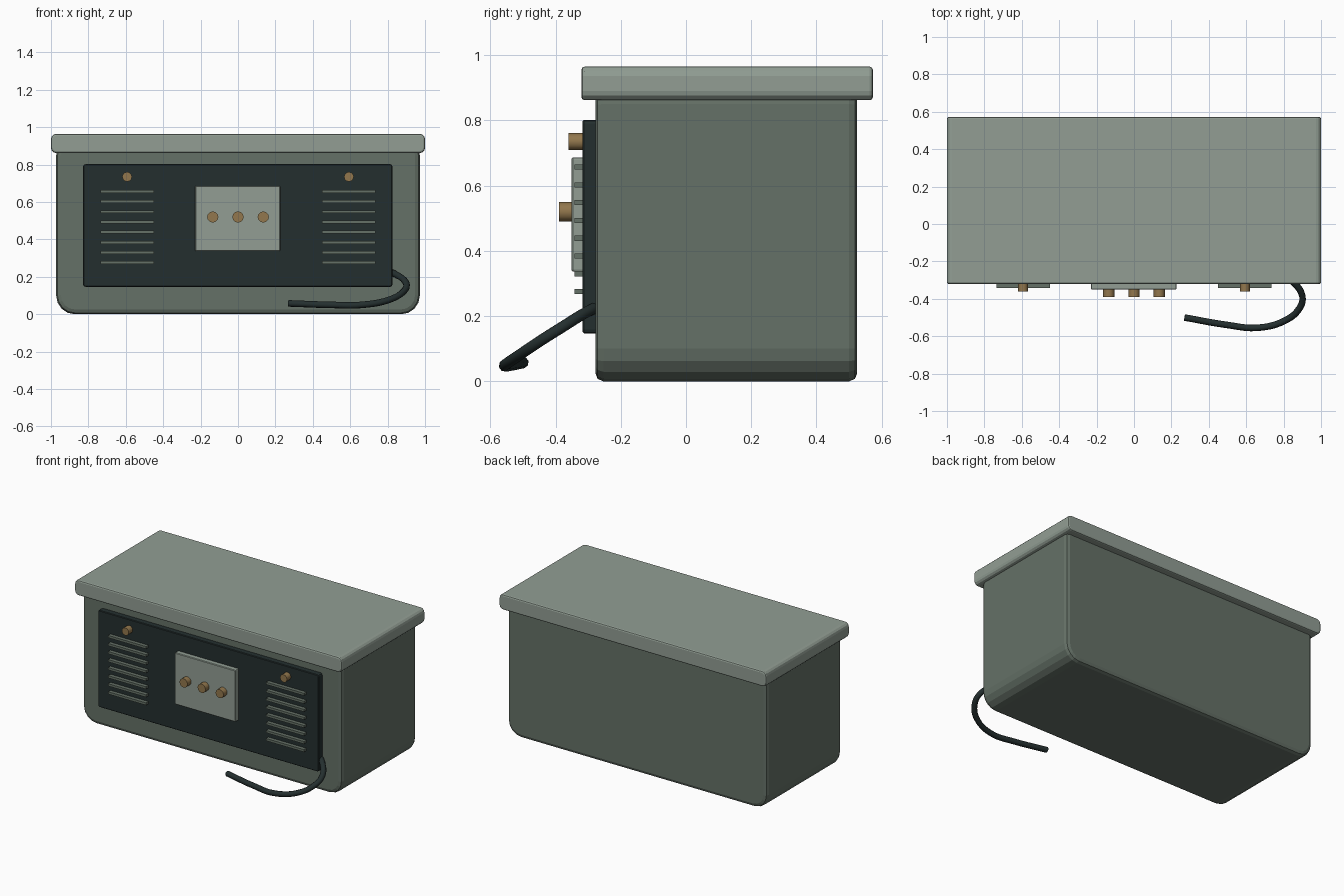
import bpy, bmesh, math
from mathutils import Vector

if "Cube" in bpy.data.objects:
    bpy.data.objects.remove(bpy.data.objects["Cube"])


def srgb(r, g, b):
    def lin(c):
        c /= 255
        return c / 12.92 if c <= 0.04045 else ((c + 0.055) / 1.055) ** 2.4
    return (lin(r), lin(g), lin(b), 1)


def material(name, rgb):
    m = bpy.data.materials.new(name)
    m.diffuse_color = srgb(*rgb)
    m.use_nodes = True
    m.node_tree.nodes["Principled BSDF"].inputs["Base Color"].default_value = m.diffuse_color
    return m


PALE = material("pale_grey_green", (146, 158, 148))
MID = material("grey_green", (101, 113, 103))
DARK = material("dark_slate", (36, 47, 47))
BRASS = material("brass", (146, 119, 77))


def finish(name, bm, mat):
    bmesh.ops.recalc_face_normals(bm, faces=bm.faces[:])
    me = bpy.data.meshes.new(name)
    bm.to_mesh(me)
    bm.free()
    me.materials.append(mat)
    ob = bpy.data.objects.new(name, me)
    bpy.context.collection.objects.link(ob)
    return ob


def slab(name, x, y, z, mat, radius=0.0, steps=3, rim=0.0, rim_steps=2):
    """Rounded rectangle in XZ, extruded along Y, with softened front and back rims."""
    bm = bmesh.new()
    pts = []
    corners = [(x[1], z[1], -1, -1), (x[0], z[1], 1, -1),
               (x[0], z[0], 1, 1), (x[1], z[0], -1, 1)]
    for i, (cx, cz, sx, sz) in enumerate(corners):
        if radius == 0:
            pts.append((cx, cz))
            continue
        for k in range(steps + 1):
            a = math.pi / 2 * (i + k / steps)
            pts.append((cx + sx * radius + radius * math.cos(a),
                        cz + sz * radius + radius * math.sin(a)))
    front = bm.faces.new([bm.verts.new((px, y[0], pz)) for px, pz in pts])
    ext = bmesh.ops.extrude_face_region(bm, geom=[front], use_keep_orig=True)
    back = [g for g in ext["geom"] if isinstance(g, bmesh.types.BMVert)]
    bmesh.ops.translate(bm, verts=back, vec=(0, y[1] - y[0], 0))
    bmesh.ops.recalc_face_normals(bm, faces=bm.faces[:])
    if rim:
        edges = [e for e in bm.edges if abs(e.verts[0].co.y - e.verts[1].co.y) < 1e-6]
        bmesh.ops.bevel(bm, geom=edges, offset=rim, segments=rim_steps,
                        profile=0.5, affect='EDGES', clamp_overlap=True)
    return finish(name, bm, mat)


def knob(name, x, z, radius, y0, y1):
    """Short cylinder pointing forward."""
    bpy.ops.mesh.primitive_cylinder_add(vertices=12, radius=radius, depth=y1 - y0,
                                        location=(x, (y0 + y1) / 2, z),
                                        rotation=(math.pi / 2, 0, 0))
    ob = bpy.context.object
    ob.name = name
    ob.data.materials.append(BRASS)
    bpy.ops.object.shade_smooth_by_angle(angle=math.radians(40))


# Case and overhanging lid
slab("case", (-0.972, 0.972), (-0.278, 0.525), (0, 0.95), MID, 0.1, 4, 0.025)
slab("lid", (-1, 1), (-0.321, 0.573), (0.862, 0.965), PALE, 0.028, 3, 0.01)

# Front panel with a raised centre plate
slab("front_panel", (-0.828, 0.826), (-0.317, -0.26), (0.147, 0.802), DARK, 0.012, 2, 0.004, 1)
slab("centre_plate", (-0.229, 0.226), (-0.351, -0.31), (0.337, 0.687), PALE, 0.006, 2, 0.004, 1)

# Three control knobs and two upper studs
for i, x in enumerate((-0.135, 0, 0.135)):
    knob(f"control_knob_{i + 1}", x, 0.52, 0.03, -0.39, -0.345)
for side, x in (("left", -0.593), ("right", 0.593)):
    knob(f"stud_{side}", x, 0.735, 0.026, -0.36, -0.31)

# Vent slats on both sides
for side, x in (("left", -0.592), ("right", 0.592)):
    for i in range(8):
        z = 0.657 - i * 0.0545
        slab(f"vent_slat_{side}_{i + 1}", (x - 0.142, x + 0.142), (-0.342, -0.31),
             (z - 0.008, z + 0.008), MID)

# Loose cable trailing from the panel's lower corner
path = [(0.77, -0.25, 0.235), (0.84, -0.30, 0.215), (0.90, -0.385, 0.163),
        (0.885, -0.45, 0.122), (0.81, -0.515, 0.078), (0.66, -0.555, 0.05),
        (0.50, -0.54, 0.05), (0.27, -0.50, 0.058)]
cu = bpy.data.curves.new("cable", 'CURVE')
cu.dimensions = '3D'
cu.bevel_depth = 0.018
cu.bevel_resolution = 2
cu.resolution_u = 5
cu.use_fill_caps = True
sp = cu.splines.new('BEZIER')
sp.bezier_points.add(len(path) - 1)
for p, co in zip(sp.bezier_points, path):
    p.co = Vector(co)
    p.handle_left_type = p.handle_right_type = 'AUTO'
cu.materials.append(DARK)
cable = bpy.data.objects.new("cable", cu)
bpy.context.collection.objects.link(cable)
